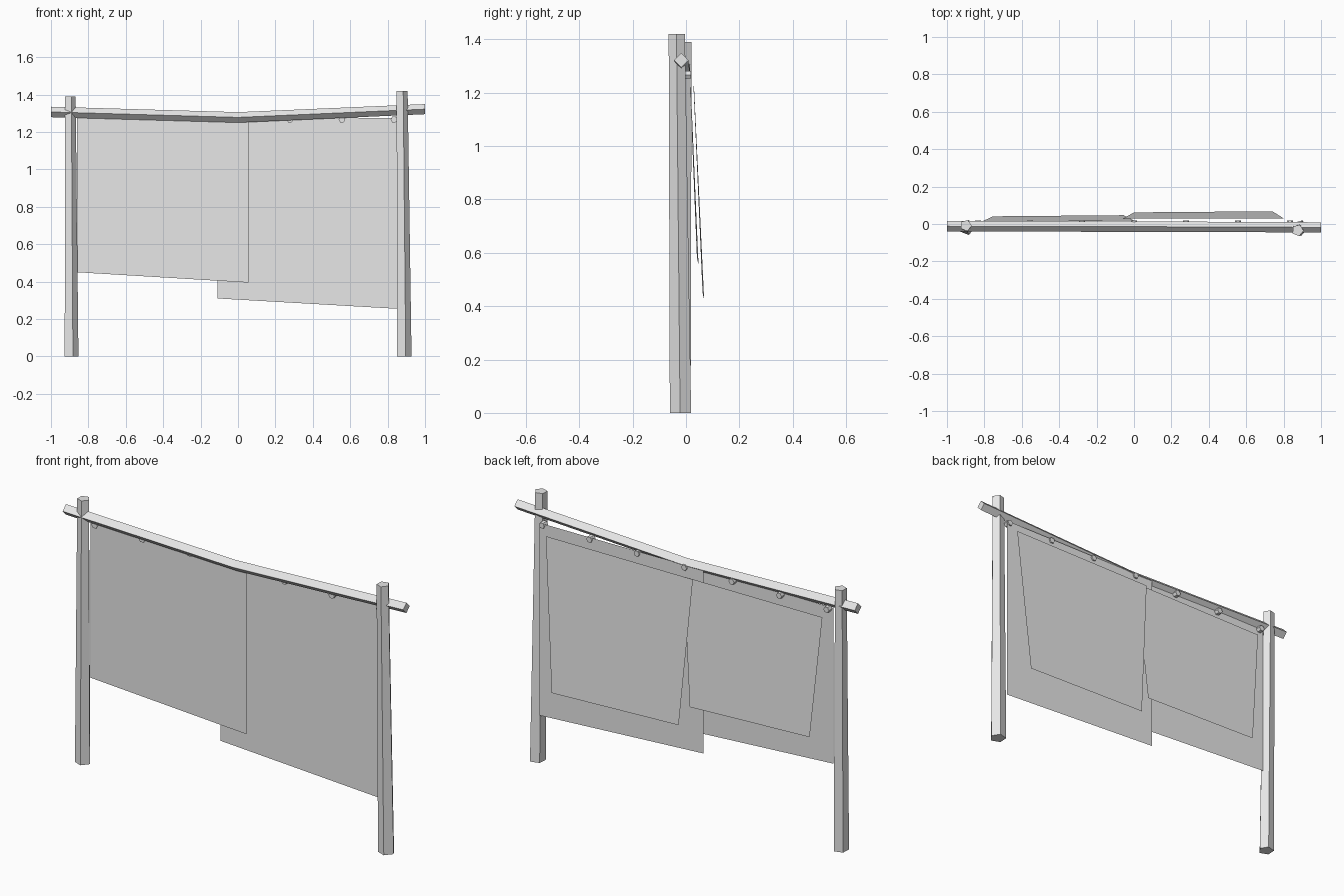
import bpy, bmesh
from math import cos, sin, radians
from mathutils import Vector

cube = bpy.data.objects.get("Cube")
if cube:
    bpy.data.objects.remove(cube, do_unlink=True)

grey = bpy.data.materials.new("pale_grey")
grey.use_nodes = True
grey.diffuse_color = (0.8, 0.8, 0.8, 1)
grey.node_tree.nodes["Principled BSDF"].inputs["Base Color"].default_value = (0.8, 0.8, 0.8, 1)


def finish(name, bm):
    mesh = bpy.data.meshes.new(name)
    bm.to_mesh(mesh)
    bm.free()
    mesh.materials.append(grey)
    obj = bpy.data.objects.new(name, mesh)
    bpy.context.collection.objects.link(obj)
    return obj


def loft(name, sections, sides, axes, turn=0):
    """Capped prism through (centre, radius) sections, rings lying in the two axes."""
    bm = bmesh.new()
    u, v = Vector(axes[0]), Vector(axes[1])
    rings = []
    for centre, r in sections:
        angles = [radians(turn + 360 * i / sides) for i in range(sides)]
        rings.append([bm.verts.new(Vector(centre) + (u * cos(a) + v * sin(a)) * r) for a in angles])
    for low, high in zip(rings, rings[1:]):
        for i in range(sides):
            j = (i + 1) % sides
            bm.faces.new((low[i], low[j], high[j], high[i]))
    bm.faces.new(rings[0][::-1])
    bm.faces.new(rings[-1])
    bmesh.ops.recalc_face_normals(bm, faces=bm.faces)
    return finish(name, bm)


def sheet(name, corners):
    bm = bmesh.new()
    bm.faces.new([bm.verts.new(c) for c in corners])
    return finish(name, bm)


X, Y, Z = (1, 0, 0), (0, 1, 0), (0, 0, 1)

# Tapering five-sided posts
loft("right_post", [((-0.893, -0.02, 0), 0.04), ((-0.899, -0.008, 1.39), 0.031)], 5, (X, Y), -75)
loft("left_post", [((0.886, -0.02, 0), 0.042), ((0.875, -0.034, 1.42), 0.032)], 5, (X, Y), -75)

# Sagging square beam set on its edge
loft("cross_beam", [((-1, -0.012, 1.307), 0.028), ((0, -0.014, 1.278), 0.028),
                    ((1, -0.018, 1.322), 0.027)], 4, (Y, Z))

# Overlapping cloth panels hung from the beam
sheet("right_cloth", [(-0.86, -0.006, 0.45), (0.055, -0.006, 0.395),
                      (0.055, -0.006, 1.275), (-0.86, -0.006, 1.275)])
sheet("left_cloth", [(-0.11, 0.011, 0.31), (0.85, 0.011, 0.255),
                     (0.85, 0.011, 1.275), (-0.11, 0.011, 1.28)])

# Smaller sheets leaning out behind the cloth
sheet("right_back_sheet", [(-0.753, 0.041, 0.58), (-0.055, 0.047, 0.555),
                           (0, 0.018, 1.22), (-0.81, 0.015, 1.22)])
sheet("left_back_sheet", [(0, 0.062, 0.45), (0.74, 0.068, 0.425),
                          (0.8, 0.03, 1.225), (-0.06, 0.028, 1.225)])

# Row of small pegs under the beam
for i in range(-3, 4):
    x = i * 0.278
    loft("peg", [((x, -0.012, 1.267), 0.018), ((x, 0.018, 1.267), 0.016)], 6, (X, Z))
